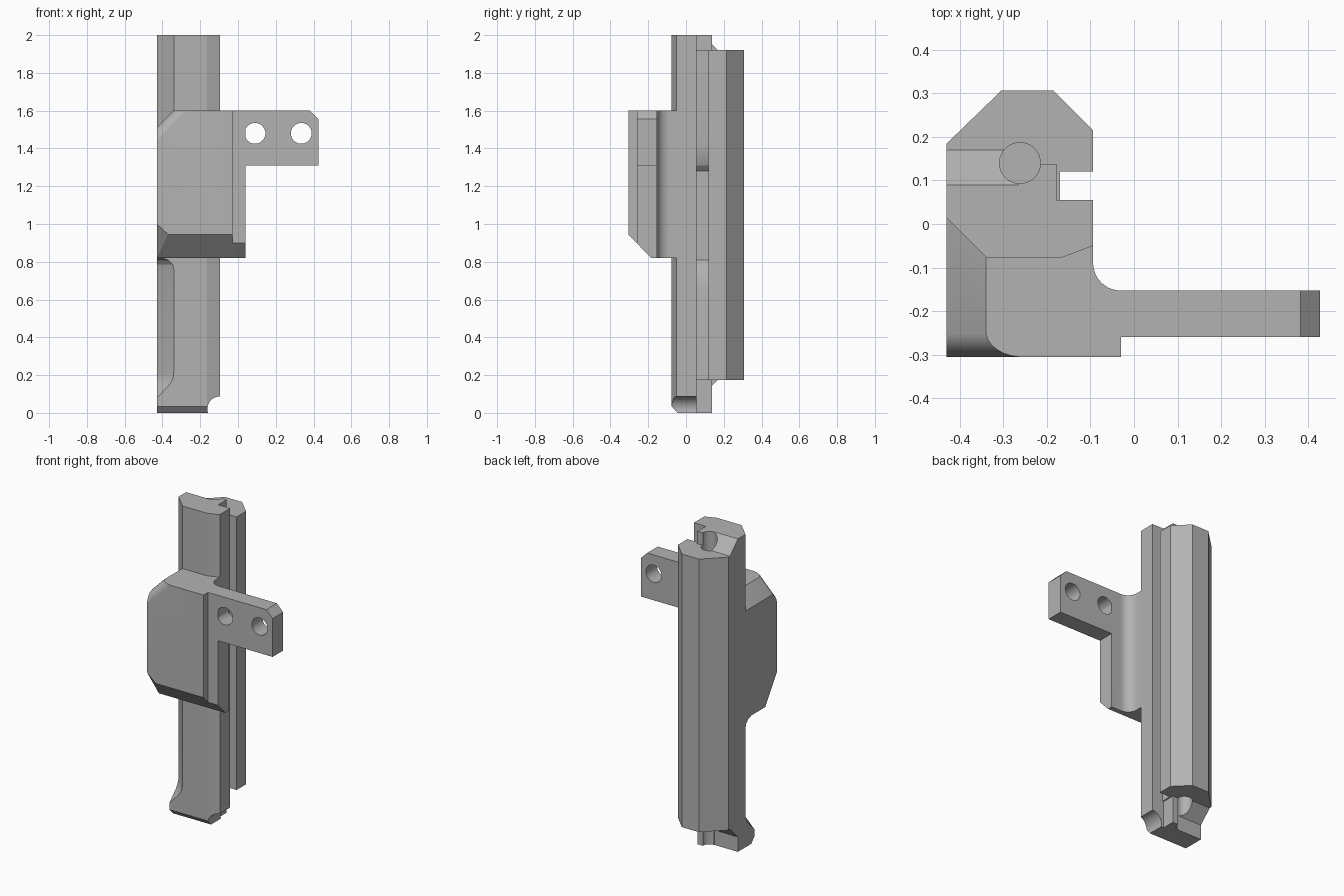
import bpy, bmesh, math
from mathutils import Vector

cube = bpy.data.objects.get("Cube")
if cube:
    bpy.data.objects.remove(cube)

grey = bpy.data.materials.new("machined_grey")
grey.use_nodes = True
grey.diffuse_color = (0.45, 0.45, 0.45, 1)
grey.node_tree.nodes["Principled BSDF"].inputs["Base Color"].default_value = (0.45, 0.45, 0.45, 1)

X, Y, Z = Vector((1, 0, 0)), Vector((0, 1, 0)), Vector((0, 0, 1))
DIAG_IN, DIAG_ALONG = Vector((1, 1, 0)).normalized(), Vector((1, -1, 0)).normalized()


def prism(name, pts, u, v, w, lo, hi, origin=Vector()):
    """Extrude a profile in the u-v plane along w."""
    bm = bmesh.new()
    ends = [[bm.verts.new(origin + u * a + v * b + w * t) for a, b in pts] for t in (lo, hi)]
    n = len(pts)
    bm.faces.new(ends[0])
    bm.faces.new(ends[1])
    for i in range(n):
        j = (i + 1) % n
        bm.faces.new((ends[0][i], ends[0][j], ends[1][j], ends[1][i]))
    bmesh.ops.recalc_face_normals(bm, faces=bm.faces)
    me = bpy.data.meshes.new(name)
    bm.to_mesh(me)
    bm.free()
    me.materials.append(grey)
    ob = bpy.data.objects.new(name, me)
    bpy.context.collection.objects.link(ob)
    return ob


def arc(cx, cy, r, start, end, n):
    return [(cx + r * math.cos(math.radians(start + (end - start) * i / n)),
             cy + r * math.sin(math.radians(start + (end - start) * i / n))) for i in range(n + 1)]


def circle(cx, cy, r, n=40):
    return arc(cx, cy, r, 0, 360, n)[:-1]


def combine(ob, other, op="DIFFERENCE"):
    """Apply a boolean and remove the helper."""
    mod = ob.modifiers.new("cut", "BOOLEAN")
    mod.operation, mod.solver, mod.object = op, "EXACT", other
    bpy.context.view_layer.objects.active = ob
    bpy.ops.object.modifier_apply(modifier=mod.name)
    bpy.data.objects.remove(other)


def slice_off(ob, point, normal):
    """Trim everything beyond a plane and cap the cut."""
    bm = bmesh.new()
    bm.from_mesh(ob.data)
    res = bmesh.ops.bisect_plane(bm, geom=bm.verts[:] + bm.edges[:] + bm.faces[:],
                                 plane_co=point, plane_no=normal, clear_outer=True)
    edges = [e for e in res["geom_cut"] if isinstance(e, bmesh.types.BMEdge)]
    if edges:
        bmesh.ops.holes_fill(bm, edges=edges)
    bmesh.ops.recalc_face_normals(bm, faces=bm.faces)
    bm.to_mesh(ob.data)
    bm.free()


# Long slotted column
body = prism("slotted_bracket", [
    (-.43, .185), (-.305, .306), (-.185, .306), (-.094, .215), (-.094, .12), (-.17, .12),
    (-.17, .055), (-.094, .055), (-.094, -.05), (-.165, -.077), (-.43, -.077)], X, Y, Z, 0, 2)

# Milled front corner, with run-outs at the foot and under the block
corner = Vector((-.43, -.077, 0))
for profile in (
    [(-.1, .08), (0, .08), (.042, .14), (.055, .165), (.062, .19), (.064, .22), (.064, .76),
     (.06, .785), (.045, .808), (.02, .82), (-.1, .82)],
    [(-.1, 1.45), (.064, 1.45), (.064, 2.1), (-.1, 2.1)],
):
    combine(body, prism("corner_cut", profile, DIAG_IN, Z, DIAG_ALONG, -.3, .3, corner))

# Stepped and sloped ends with a round socket
for end, side in ((1.92, 1), (.175, -1)):
    out = end + side * .4
    combine(body, prism("slope_cut", [(.09, out), (.09, end + side * .08), (.17, end), (.4, end), (.4, out)],
                        Y, Z, X, -.5, -.265))
    combine(body, prism("step_cut", [(.138, out), (.138, end), (.4, end), (.4, out)], Y, Z, X, -.27, 0))
    combine(body, prism("slot_step_cut", [(.055, out), (.055, end), (.4, end), (.4, out)], Y, Z, X, -.178, 0))
    combine(body, prism("socket_cut", circle(-.262, .14, .047), X, Y, Z,
                        *sorted((end - side * .08, out))))

# Deeper pocket in the side slot
combine(body, prism("pocket_cut", [
    (-.13, 1.42), (-.17, 1.42), (-.178, 1.36), (-.198, 1.31), (-.225, 1.28), (-.225, .81),
    (-.198, .78), (-.178, .73), (-.17, .65), (-.13, .65)], X, Z, Y, .055, .12))

# Foot: scooped side and front chamfer
combine(body, prism("scoop_cut", circle(-.094, .02, .068), X, Z, Y, -.2, .057))
combine(body, prism("foot_chamfer_cut", [(-.2, .035), (-.077, .035), (-.045, 0), (-.045, -.1), (-.2, -.1)],
                    Y, Z, X, -.6, .2))

# Front block with a stepped edge and a filleted inner corner
block = prism("front_block", [
    (-.43, -.305), (-.03, -.305), (-.03, -.26), (.04, -.26), (.04, -.153)]
    + arc(-.03, -.089, .064, 270, 180, 10)
    + [(-.094, -.05), (-.12, .02), (-.43, .02)], X, Y, Z, .82, 1.6)
slice_off(block, Vector((0, -.305, .945)), Vector((0, -.125, -.12)))
slice_off(block, Vector((-.43, -.305, 1.0)), Vector((-.66, -1.08, -.72)))

# Top corner chamfer, rounded over into the front face
chamfer_n = Vector((-1, 0, 1)).normalized()
radius = .06
top_edge = Vector((-.34, 0, 1.6)) - chamfer_n * radius
axis_point = Vector((top_edge.x, -.305 + radius, top_edge.z))
for i in range(7):
    a = math.radians(90) * i / 7
    n = chamfer_n * math.cos(a) - Y * math.sin(a)
    slice_off(block, axis_point + n * radius, n)

# Side tab with two bolt holes
tab = prism("side_tab", [(-.02, 1.31), (.427, 1.31), (.427, 1.555), (.382, 1.6), (-.02, 1.6)],
            X, Z, Y, -.26, -.153)
for x in (.09, .335):
    combine(tab, prism("hole_cut", circle(x, 1.48, .055), X, Z, Y, -.4, 0))
combine(block, tab, "UNION")
combine(body, block, "UNION")

for ob in bpy.context.selected_objects:
    ob.select_set(False)
body.select_set(True)
bpy.context.view_layer.objects.active = body
bpy.ops.object.shade_smooth_by_angle(angle=math.radians(20))
